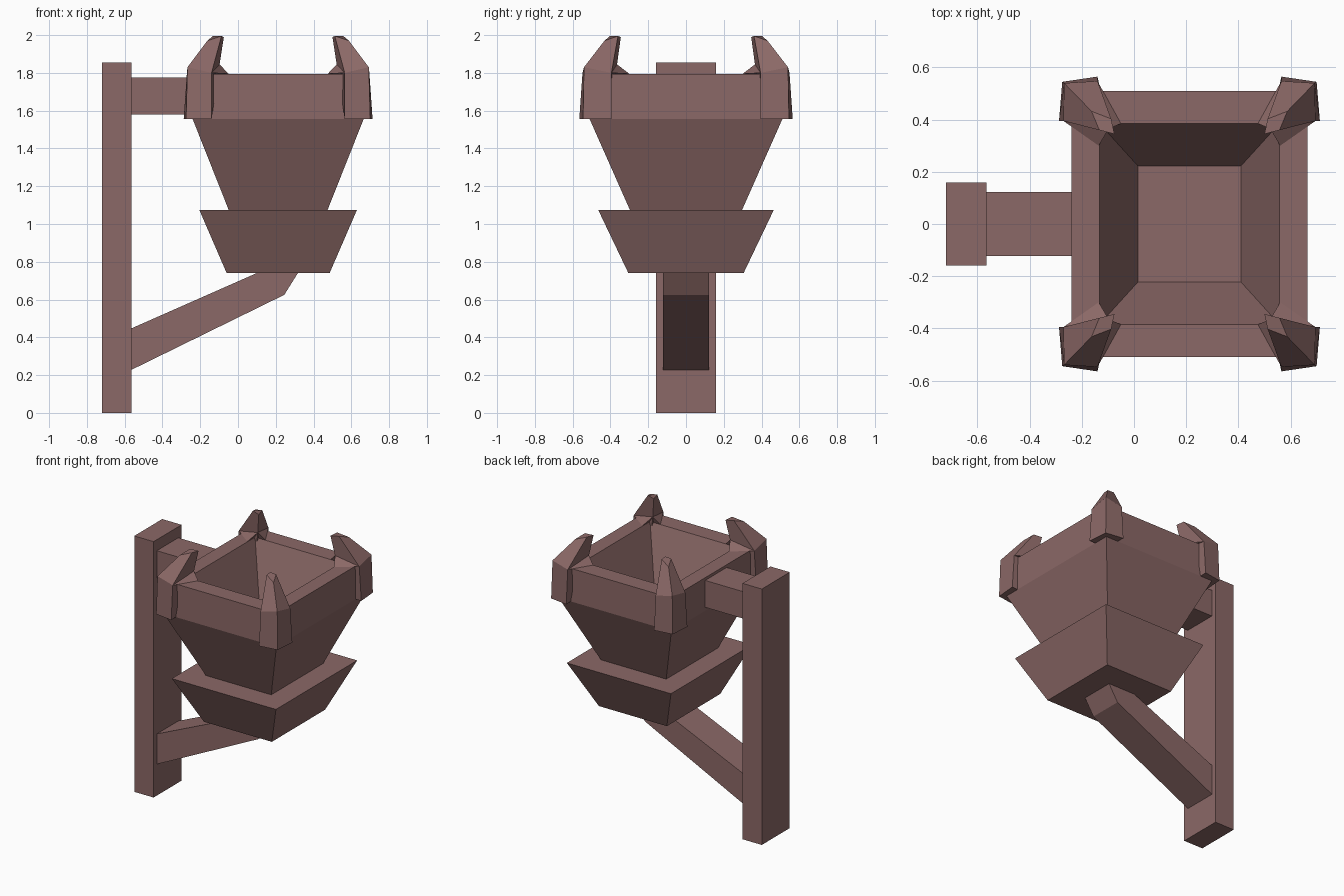
import bpy, bmesh

if "Cube" in bpy.data.objects:
    bpy.data.objects.remove(bpy.data.objects["Cube"], do_unlink=True)

mat = bpy.data.materials.new("dusty brown")
mat.use_nodes = True
COLOUR = (0.26, 0.14, 0.135, 1)
mat.diffuse_color = COLOUR
mat.node_tree.nodes["Principled BSDF"].inputs["Base Color"].default_value = COLOUR

CX = 0.2125  # centre line of the bowl


def finish(name, bm):
    bmesh.ops.recalc_face_normals(bm, faces=bm.faces)
    mesh = bpy.data.meshes.new(name)
    bm.to_mesh(mesh)
    bm.free()
    mesh.materials.append(mat)
    obj = bpy.data.objects.new(name, mesh)
    bpy.context.collection.objects.link(obj)
    return obj


def loft(bm, rings):
    """Skin a stack of equal rings and close both ends."""
    loops = [[bm.verts.new(p) for p in ring] for ring in rings]
    n = len(loops[0])
    for a, b in zip(loops, loops[1:]):
        for i in range(n):
            j = (i + 1) % n
            bm.faces.new((a[i], a[j], b[j], b[i]))
    bm.faces.new(loops[0])
    bm.faces.new(loops[-1])


def rect(hx, hy, z):
    return [(CX + sx * hx, sy * hy, z) for sx, sy in ((-1, -1), (1, -1), (1, 1), (-1, 1))]


def tiers(name, *levels):
    """Rectangular tiers, each given as half x, half y, height."""
    bm = bmesh.new()
    loft(bm, [rect(*level) for level in levels])
    return finish(name, bm)


def slab(name, outline, half):
    """Side outline in x and z, thickened along y."""
    bm = bmesh.new()
    loft(bm, [[(x, y, z) for x, z in outline] for y in (-half, half)])
    return finish(name, bm)


def box_outline(x0, x1, z0, z1):
    return [(x0, z0), (x1, z0), (x1, z1), (x0, z1)]


# Wall post and its two supports
slab("wall_post", box_outline(-0.72, -0.565, 0, 1.855), 0.16)
slab("upper_arm", box_outline(-0.57, -0.235, 1.58, 1.775), 0.123)
slab("lower_brace", [(-0.57, 0.225), (0.245, 0.625), (0.32, 0.745),
                     (0.11, 0.745), (-0.57, 0.445)], 0.123)

# Flared base block and hollow bowl
tiers("base_block", (0.2725, 0.305, 0.74), (0.4175, 0.465, 1.075))
tiers("bowl", (0.26, 0.295, 1.07), (0.4525, 0.51, 1.555), (0.4525, 0.51, 1.795),
      (0.345, 0.385, 1.795), (0.198, 0.223, 1.42))

# Corner claws: distances outward from the bowl centre, then height
BASE = [(0.5, 0.395, 1.555), (0.4875, 0.545, 1.555), (0.3525, 0.565, 1.555), (0.36, 0.4, 1.555)]
BEND = [(0.483, 0.395, 1.8), (0.48, 0.54, 1.83), (0.3525, 0.548, 1.8), (0.31, 0.365, 1.845)]
TIP = [(0.3455, 0.36, 1.995), (0.375, 0.432, 1.97), (0.3, 0.403, 1.995), (0.2875, 0.345, 1.99)]
CORNER = (0.345, 0.385, 1.795)
FEET = [(BEND[0], (0.3475, 0.3, 1.795)), (BEND[2], (0.2625, 0.385, 1.795))]

for side, sx in (("right", -1), ("left", 1)):
    for end, sy in (("front", -1), ("back", 1)):
        def place(p):
            return (CX + sx * p[0], sy * p[1], p[2])
        bm = bmesh.new()
        loft(bm, [[place(p) for p in ring] for ring in (BASE, BEND, TIP)])
        # Small gussets that root the claw on the rim
        for outer, foot in FEET:
            verts = [bm.verts.new(place(p)) for p in (outer, foot, BEND[3], CORNER)]
            bmesh.ops.convex_hull(bm, input=verts)
        finish(f"{end}_{side}_claw", bm)
